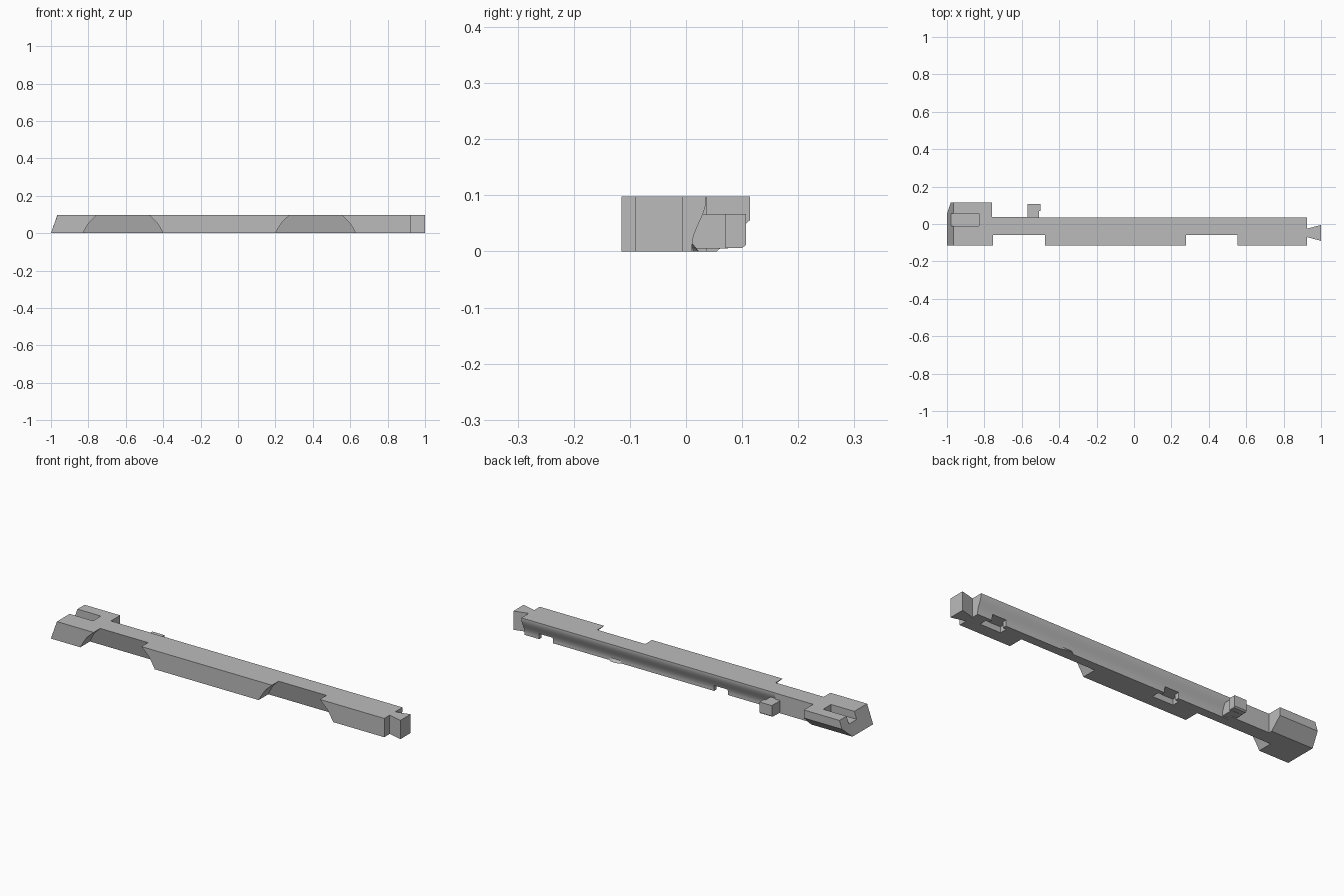
import bpy, bmesh, math
from mathutils import Vector

if "Cube" in bpy.data.objects:
    bpy.data.objects.remove(bpy.data.objects["Cube"])

H = 0.098  # overall height

grey = bpy.data.materials.new("light_grey")
grey.diffuse_color = (0.5, 0.5, 0.5, 1)
grey.use_nodes = True
grey.node_tree.nodes["Principled BSDF"].inputs["Base Color"].default_value = grey.diffuse_color


def prism(name, pts, axis, a, b, shift=(0, 0, 0)):
    """Extrude a 2D outline along an axis from a to b; shift slides the far end."""
    def place(p, t):
        u, v = p
        return Vector({'x': (t, u, v), 'y': (u, t, v), 'z': (u, v, t)}[axis])
    bm = bmesh.new()
    near = [bm.verts.new(place(p, a)) for p in pts]
    far = [bm.verts.new(place(p, b) + Vector(shift)) for p in pts]
    bm.faces.new(near)
    bm.faces.new(far)
    n = len(pts)
    for i in range(n):
        j = (i + 1) % n
        bm.faces.new((near[i], near[j], far[j], far[i]))
    bmesh.ops.recalc_face_normals(bm, faces=bm.faces)
    mesh = bpy.data.meshes.new(name)
    bm.to_mesh(mesh)
    bm.free()
    mesh.materials.append(grey)
    ob = bpy.data.objects.new(name, mesh)
    bpy.context.collection.objects.link(ob)
    return ob


def rect(u0, u1, v0, v1):
    return [(u0, v0), (u1, v0), (u1, v1), (u0, v1)]


def combine(target, tool, operation):
    """Apply a boolean and discard the tool."""
    bpy.context.view_layer.objects.active = target
    m = target.modifiers.new("bool", 'BOOLEAN')
    m.operation, m.solver, m.object = operation, 'EXACT', tool
    bpy.ops.object.modifier_apply(modifier=m.name)
    bpy.data.objects.remove(tool)


# Main rail with a raked left end
rail = prism("rail", [(-1, 0), (0.925, 0), (0.925, H), (-0.965, H)], 'y', -0.115, 0.037)

# Long S-shaped groove along the back
curve = []
for i in range(17):
    t = i / 16
    curve.append((0.0235 + 0.0125 * math.cos(math.pi * t), 0.094 - 0.084 * t))
groove = [(0.036, 0.12)] + curve + [(0.011, -0.02), (0.1, -0.02), (0.1, 0.12)]
combine(rail, prism("groove_cutter", groove, 'x', -0.54, 1.0), 'DIFFERENCE')

# Arched front recesses whose back wall leans inward toward the bottom
for cx in (-0.615, 0.415):
    side = [(0.232, -0.02), (0.215, 0), (0.198, 0.03), (0.178, 0.06), (0.138, H), (0.11, 0.12)]
    arch = [(cx + u, v) for u, v in side] + [(cx - u, v) for u, v in reversed(side)]
    cutter = prism("recess_cutter", arch, 'y', -0.2, -0.06)
    for v in cutter.data.vertices:
        if v.co.y > -0.1:
            v.co.y = -0.06 + 0.25 * (H - v.co.z)
    combine(rail, cutter, 'DIFFERENCE')

# Underside slots: wide pocket with a narrower mouth through the back
for cx in (0.80, -0.21):
    pocket = [(cx - 0.06, -0.05), (cx + 0.06, -0.05), (cx + 0.06, -0.01), (cx + 0.04, -0.01),
              (cx + 0.04, 0.06), (cx - 0.04, 0.06), (cx - 0.04, -0.01), (cx - 0.06, -0.01)]
    combine(rail, prism("pocket_cutter", pocket, 'z', -0.02, 0.03), 'DIFFERENCE')

# Hooked head at the left end, sloped underneath
head = prism("head", [(0.0, 0), (0.055, 0), (0.114, 0.056), (0.114, H), (0.0, H)], 'x', -1.0, -0.76)
rake = [(-1.1, -0.0286), (-1.01, -0.0286), (-0.955, 0.1286), (-1.1, 0.1286)]
combine(head, prism("rake_cutter", rake, 'y', -0.2, 0.2), 'DIFFERENCE')
combine(rail, head, 'UNION')
combine(rail, prism("slot_cutter", rect(-1.1, -0.83, -0.01, 0.055), 'z', 0.06, 0.2), 'DIFFERENCE')

# Dovetail tongue at the right end
tail = [(0.90, -0.055), (0.925, -0.07), (1.0, -0.09), (1.0, -0.005), (0.925, -0.025), (0.90, -0.04)]
combine(rail, prism("dovetail", tail, 'z', 0, H), 'UNION')

# Peg on the back: neck and slightly wider end block
prism("peg_neck", rect(-0.57, -0.508, 0.005, 0.066), 'y', 0.005, 0.075)
prism("peg_end", [(0.07, 0.006), (0.1, 0.006), (0.107, 0.012), (0.107, 0.067), (0.07, 0.067)],
      'x', -0.57, -0.5)

# Small rounded nib at the lower back edge
nib = [(0.4 + 0.035 * math.cos(a), 0.008 + 0.015 * math.sin(a))
       for a in (math.pi * i / 8 for i in range(9))]
nib_ob = prism("nib", nib, 'z', 0, 0.014)
for v in nib_ob.data.vertices:
    if v.co.z > 0.007:
        v.co.y = 0.008 + (v.co.y - 0.008) * 0.25

for ob in bpy.context.scene.objects:
    ob.select_set(True)
bpy.context.view_layer.objects.active = rail
bpy.ops.object.shade_smooth_by_angle(angle=math.radians(30))
